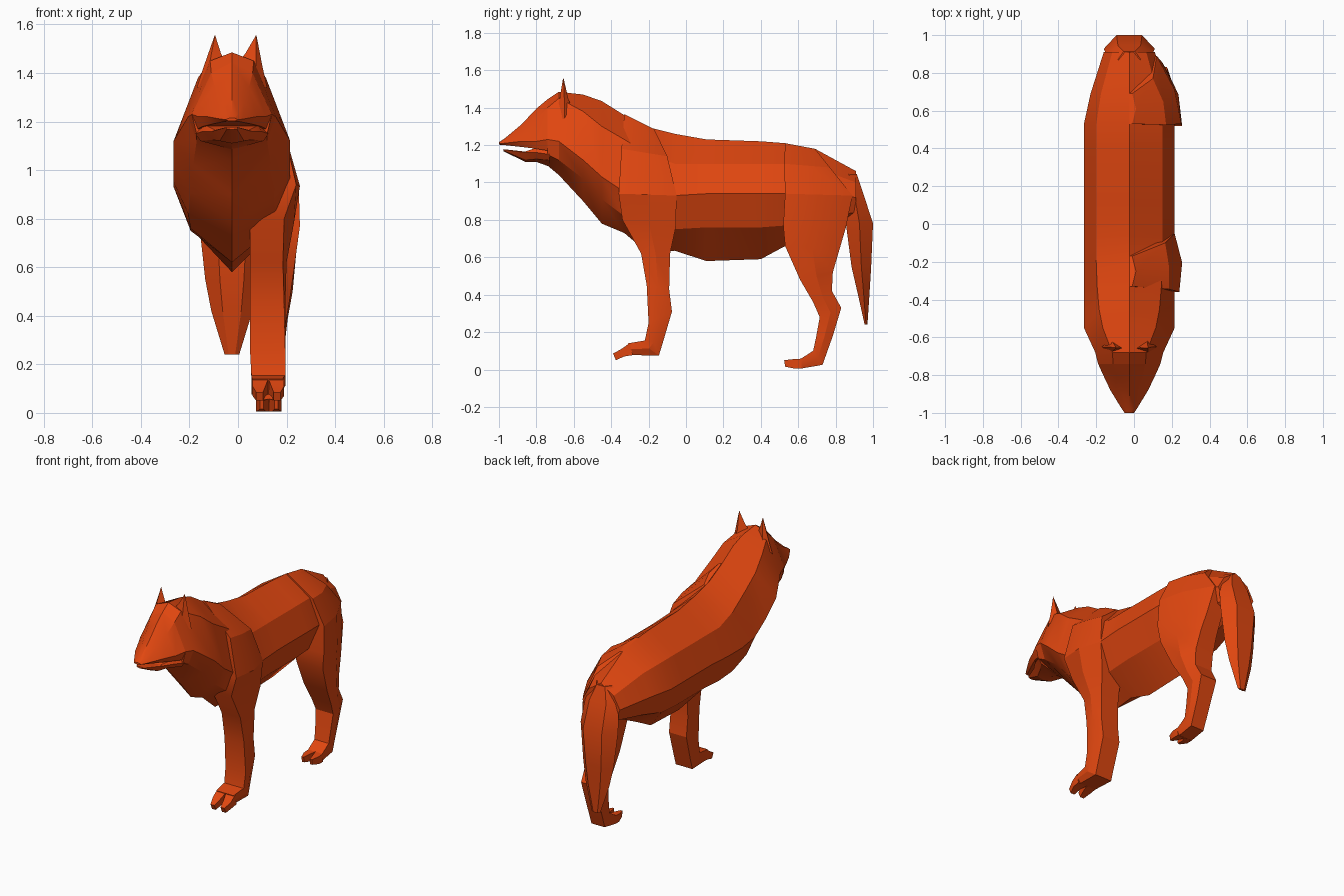
import bpy, bmesh, math

CX = -0.025  # mirror plane of the torso

fur = bpy.data.materials.new("orange_fur")
fur.diffuse_color = (0.75, 0.062, 0.005, 1)


def loft(name, rings):
    """Skin a list of equal-length rings and cap both ends."""
    bm = bmesh.new()
    loops = [[bm.verts.new(p) for p in r] for r in rings]
    n = len(loops[0])
    for a, b in zip(loops, loops[1:]):
        for i in range(n):
            j = (i + 1) % n
            bm.faces.new((a[i], a[j], b[j], b[i]))
    bm.faces.new(loops[0])
    bm.faces.new(loops[-1][::-1])
    bmesh.ops.recalc_face_normals(bm, faces=bm.faces)
    me = bpy.data.meshes.new(name)
    bm.to_mesh(me)
    bm.free()
    ob = bpy.data.objects.new(name, me)
    bpy.context.collection.objects.link(ob)
    me.materials.append(fur)
    bpy.ops.object.select_all(action='DESELECT')
    ob.select_set(True)
    bpy.context.view_layer.objects.active = ob
    bpy.ops.object.shade_smooth_by_angle(angle=math.radians(22))
    return ob


def section(y, top, u, m, l, bottom):
    """Symmetric eight-sided section: ridge, upper, middle, lower, keel."""
    half = [u, m, l]
    return ([(CX, y, top)] + [(CX + x, y, z) for x, z in half] + [(CX, y, bottom)]
            + [(CX - x, y, z) for x, z in reversed(half)])


def leg_ring(yf, zf, yb, zb, x0, xf, xm, xb):
    """Five-sided limb section; xf, xm, xb are the outer front, middle and back."""
    return [(x0, yf, zf), (xf, yf, zf),
            (xm, (yf + yb) / 2, (zf + zb) / 2), (xb, yb, zb), (x0, yb, zb)]


# Torso, neck and back of the head
loft("torso", [section(*s) for s in [
    (-0.74, 1.445, (.085, 1.40), (.165, 1.23), (.145, 1.15), 1.09),
    (-0.68, 1.485, (.09, 1.45), (.18, 1.22), (.145, 1.12), 1.04),
    (-0.55, 1.47, (.14, 1.38), (.24, 1.12), (.16, 1.02), 0.90),
    (-0.45, 1.435, (.16, 1.30), (.24, 1.03), (.17, 0.91), 0.78),
    (-0.33, 1.36, (.17, 1.23), (.24, 0.95), (.18, 0.82), 0.73),
    (-0.20, 1.295, (.175, 1.15), (.24, 0.93), (.17, 0.76), 0.62),
    (-0.06, 1.26, (.175, 1.10), (.24, 0.93), (.17, 0.75), 0.635),
    (0.11, 1.23, (.175, 1.10), (.24, 0.94), (.17, 0.76), 0.58),
    (0.40, 1.22, (.175, 1.10), (.24, 0.94), (.17, 0.76), 0.59),
    (0.53, 1.21, (.175, 1.10), (.24, 0.94), (.17, 0.77), 0.66),
    (0.69, 1.18, (.15, 1.08), (.205, 0.94), (.15, 0.81), 0.74),
    (0.91, 1.06, (.09, 1.00), (.135, 0.92), (.10, 0.84), 0.79),
]])

# Upper muzzle and lower jaw, with the open mouth between them
loft("muzzle", [section(*s) for s in [
    (-0.74, 1.445, (.085, 1.40), (.165, 1.23), (.14, 1.17), 1.17),
    (-0.80, 1.395, (.07, 1.34), (.138, 1.22), (.12, 1.18), 1.18),
    (-0.88, 1.31, (.05, 1.28), (.10, 1.22), (.08, 1.19), 1.19),
    (-0.97, 1.235, (.025, 1.23), (.045, 1.21), (.03, 1.20), 1.20),
    (-1.00, 1.215, (.012, 1.214), (.025, 1.208), (.015, 1.203), 1.202),
]])
loft("lower_jaw", [section(*s) for s in [
    (-0.73, 1.185, (.12, 1.185), (.15, 1.15), (.13, 1.12), 1.085),
    (-0.80, 1.185, (.11, 1.185), (.12, 1.16), (.08, 1.125), 1.11),
    (-0.86, 1.165, (.07, 1.165), (.08, 1.16), (.05, 1.12), 1.11),
    (-0.975, 1.178, (.018, 1.178), (.025, 1.176), (.02, 1.17), 1.167),
]])

# Pointed ears, both leaning slightly to one side
for side, name in ((-1, "left_ear"), (1, "right_ear")):
    base = [(.03, -.66, 1.45), (.10, -.70, 1.34), (.145, -.65, 1.34), (.10, -.615, 1.41)]
    mid = [(.05, -.655, 1.48), (.095, -.675, 1.45), (.12, -.65, 1.43), (.09, -.63, 1.45)]
    tip = [(.084, -.656, 1.555), (.085, -.658, 1.555), (.086, -.655, 1.555), (.085, -.654, 1.555)]
    loft(name, [[(CX + side * x + lean, y, z) for x, y, z in r]
                for r, lean in ((base, 0), (mid, .005), (tip, .015))])

# Hanging tail
loft("tail", [[(CX + k * hx, y, z) for k, y in (
    (-.45, y0), (.45, y0), (1, (y0 + y1) / 2), (.5, y1), (-.5, y1), (-1, (y0 + y1) / 2))]
    for z, y0, y1, hx in [
        (1.045, .83, .913, .06), (.95, .85, .945, .12), (.78, .855, 1.0, .135),
        (.55, .885, .99, .11), (.42, .915, .982, .085), (.24, .955, .97, .03)]])

# Front leg with shoulder
loft("front_leg", [leg_ring(*r) for r in [
    (-.33, 1.365, -.17, 1.285, -.025, -.01, .01, -.01),
    (-.345, 1.18, -.10, 1.14, -.02, .185, .185, .165),
    (-.36, .94, -.05, .93, .0, .24, .255, .215),
    (-.34, .80, -.055, .76, .05, .19, .23, .20),
    (-.24, .62, -.085, .62, .05, .185, .20, .18),
    (-.21, .45, -.09, .43, .05, .19, .195, .175),
    (-.20, .25, -.075, .31, .05, .195, .195, .175),
    (-.22, .155, -.125, .14, .055, .195, .195, .175),
    (-.25, .15, -.145, .075, .055, .19, .195, .175),
    (-.31, .14, -.29, .077, .06, .185, .19, .175),
]])

# Hind leg with haunch, tapering toward the tail
loft("hind_leg", [leg_ring(*r) for r in [
    (.53, 1.21, .69, 1.18, -.025, -.01, .01, -.01),
    (.525, 1.10, .77, 1.08, -.02, .17, .155, .10),
    (.53, .94, .89, .93, .0, .25, .215, .12),
    (.52, .77, .855, .76, .04, .255, .235, .15),
    (.53, .66, .82, .64, .05, .24, .235, .17),
    (.61, .48, .785, .52, .05, .215, .225, .18),
    (.68, .36, .78, .42, .055, .195, .205, .18),
    (.715, .28, .83, .33, .06, .185, .195, .175),
    (.695, .17, .785, .18, .07, .18, .185, .17),
    (.68, .10, .73, .025, .075, .178, .18, .17),
    (.61, .055, .62, .006, .075, .178, .18, .17),
]])

# Two forked toes per foot
toe_paths = {
    "front": ((-.30, .142, -.285, .077), (-.345, .11, -.33, .07), (-.39, .085, -.375, .05), .06, .19),
    "hind": ((.615, .058, .62, .005), (.57, .055, .58, .005), (.525, .05, .53, .015), .075, .18),
}
for limb, (a, b, c, x0, x1) in toe_paths.items():
    xm = (x0 + x1) / 2
    for label, outer, sign in (("inner", x0, 1), ("outer", x1, -1)):
        rings = []
        for (yt, zt, yb, zb), shift, inset in ((a, 0, 0), (b, 0, .012), (c, .015, .022)):
            p, q = outer + sign * shift, xm - sign * inset
            rings.append([(p, yt, zt), (q, yt, zt), (q, yb, zb), (p, yb, zb)])
        loft(f"{limb}_{label}_toe", rings)
